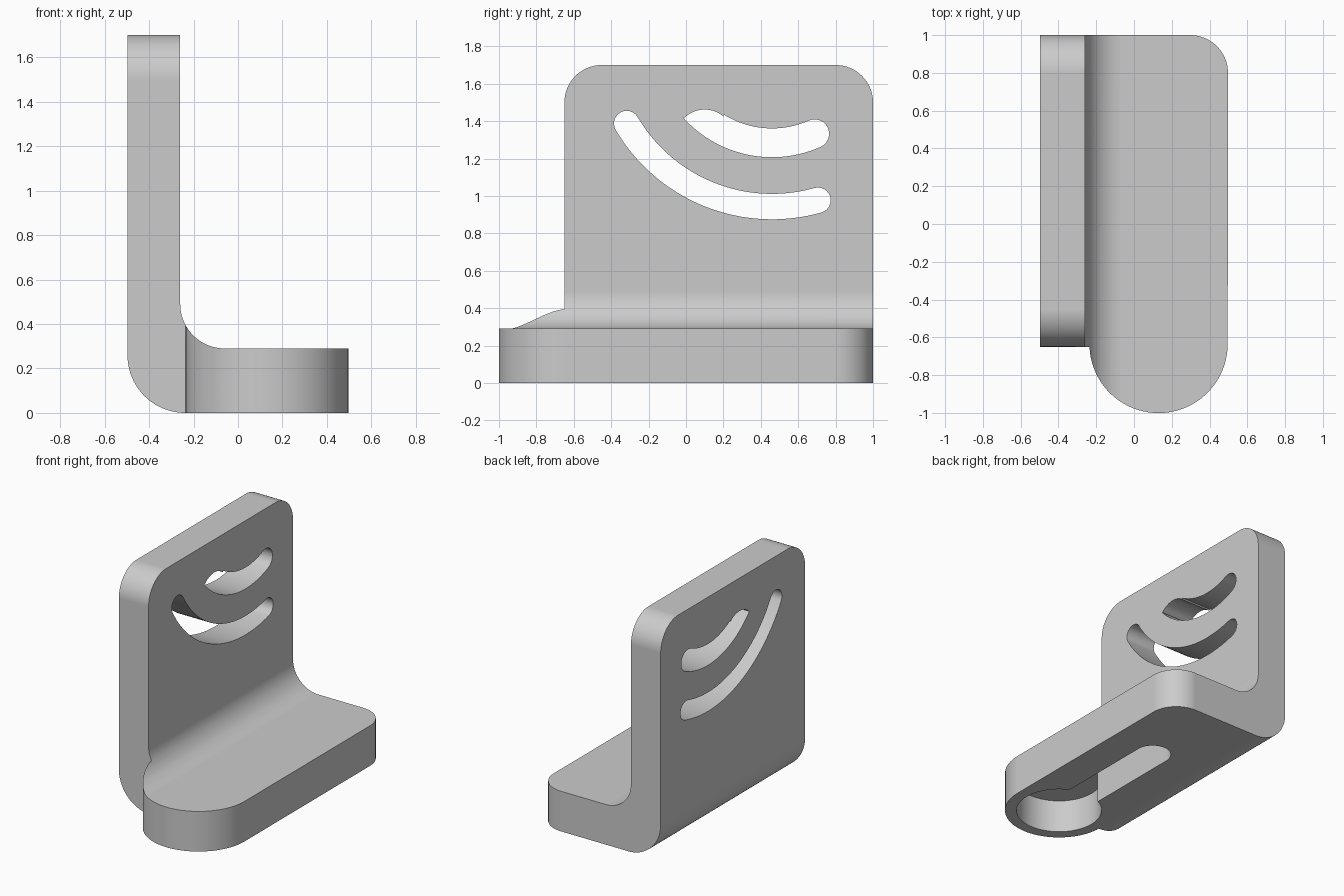
import bpy, bmesh
from math import radians, cos, sin
from mathutils import Vector

if "Cube" in bpy.data.objects:
    bpy.data.objects.remove(bpy.data.objects["Cube"], do_unlink=True)

grey = bpy.data.materials.new("bracket_grey")
grey.use_nodes = True
colour = (0.6, 0.6, 0.6, 1)
grey.diffuse_color = colour
grey.node_tree.nodes["Principled BSDF"].inputs["Base Color"].default_value = colour


def arc(u, v, r, start, end, steps=20):
    """Points along an arc, angles in degrees."""
    angles = [radians(start + (end - start) * i / steps) for i in range(steps + 1)]
    return [(u + r * cos(a), v + r * sin(a)) for a in angles]


def prism(name, outline, axis, low, high):
    """Extrude a closed 2D outline along an axis; the outline uses the other two axes in order."""
    bm = bmesh.new()

    def place(u, v, w):
        co = [u, v]
        co.insert("xyz".index(axis), w)
        return Vector(co)

    face = bm.faces.new([bm.verts.new(place(u, v, low)) for u, v in outline])
    extruded = bmesh.ops.extrude_face_region(bm, geom=[face])["geom"]
    top = [g for g in extruded if isinstance(g, bmesh.types.BMVert)]
    bmesh.ops.translate(bm, verts=top, vec=place(0, 0, high - low))
    bmesh.ops.recalc_face_normals(bm, faces=bm.faces)
    mesh = bpy.data.meshes.new(name)
    bm.to_mesh(mesh)
    bm.free()
    mesh.materials.append(grey)
    obj = bpy.data.objects.new(name, mesh)
    bpy.context.collection.objects.link(obj)
    return obj


def cut(obj, tool, operation):
    """Apply a boolean and remove its tool."""
    mod = obj.modifiers.new("cut", 'BOOLEAN')
    mod.operation, mod.object, mod.solver = operation, tool, 'EXACT'
    graph = bpy.context.evaluated_depsgraph_get()
    result = bpy.data.meshes.new_from_object(obj.evaluated_get(graph))
    obj.modifiers.clear()
    obj.data = result
    bpy.data.objects.remove(tool, do_unlink=True)


SIDE = 0.4975       # half width
INNER = -0.26       # inner face of the upright plate
FLOOR = 0.29        # top of the foot
HEIGHT = 1.7
NOSE = (0.13, -0.635)

# L-shaped section with rounded heel and inner fillet
section = (arc(-SIDE + 0.26, 0.26, 0.26, 180, 270) + [(0.7, 0), (0.7, FLOOR)]
           + arc(INNER + 0.2, FLOOR + 0.2, 0.2, 270, 180)
           + [(INNER, HEIGHT), (-SIDE, HEIGHT)])
bracket = prism("angle_bracket", section, "y", -1.2, 1.2)

# Footprint with round nose and one rounded rear corner
footprint = ([(-SIDE, 1), (-SIDE, -0.65)] + arc(*NOSE, 0.366, 182.4, 360, 40)
             + arc(SIDE - 0.2, 0.8, 0.2, 0, 90))
cut(bracket, prism("footprint_tool", footprint, "z", -0.3, 2), 'INTERSECT')

# Round the upper corners of the plate
bm = bmesh.new()
bm.from_mesh(bracket.data)
bmesh.ops.dissolve_limit(bm, angle_limit=0.001, verts=bm.verts, edges=bm.edges)
corners = [e for e in bm.edges
           if all(v.co.z > HEIGHT - 0.01 for v in e.verts)
           and abs(e.verts[0].co.x - e.verts[1].co.x) > 0.1]
bmesh.ops.bevel(bm, geom=corners, offset=0.2, segments=16, profile=0.5, affect='EDGES')
bm.to_mesh(bracket.data)
bm.free()

# Long curved slot in the plate
U, V = 0.46, 1.845  # shared centre of both slots


def on_arc(r, angle):
    return U + r * cos(radians(angle)), V + r * sin(radians(angle))


long_slot = (arc(U, V, 0.97, 210.5, 285.8, 32)
             + arc(*on_arc(0.902, 285.8), 0.068, 285.8, 465.8, 12)[1:]
             + arc(U, V, 0.834, 285.8, 210.5, 32)[1:]
             + arc(*on_arc(0.902, 210.5), 0.068, 30.5, 210.5, 12)[1:-1])
cut(bracket, prism("long_slot_tool", long_slot, "x", -0.8, 0), 'DIFFERENCE')

# Short curved slot with a pointed, humped end
short_slot = (arc(U, V, 0.638, 222, 294, 28)
              + arc(*on_arc(0.561, 294), 0.077, 294, 474, 12)[1:]
              + arc(U, V, 0.484, 294, 238, 24)[1:]
              + arc(0.1, 1.307, 0.155, 50, 133, 12))
cut(bracket, prism("short_slot_tool", short_slot, "x", -0.8, 0), 'DIFFERENCE')

# Blind keyhole pocket in the underside
keyhole = (arc(*NOSE, 0.288, 115.5, 424.5, 44)
           + arc(NOSE[0], 0.35, 0.124, 0, 180))
cut(bracket, prism("keyhole_tool", keyhole, "z", -0.2, 0.24), 'DIFFERENCE')

# Smooth curves, crisp edges
bpy.ops.object.select_all(action='DESELECT')
bracket.select_set(True)
bpy.context.view_layer.objects.active = bracket
bpy.ops.object.shade_smooth_by_angle(angle=radians(30))
normals = bracket.modifiers.new("even_normals", 'WEIGHTED_NORMAL')
normals.keep_sharp = True
